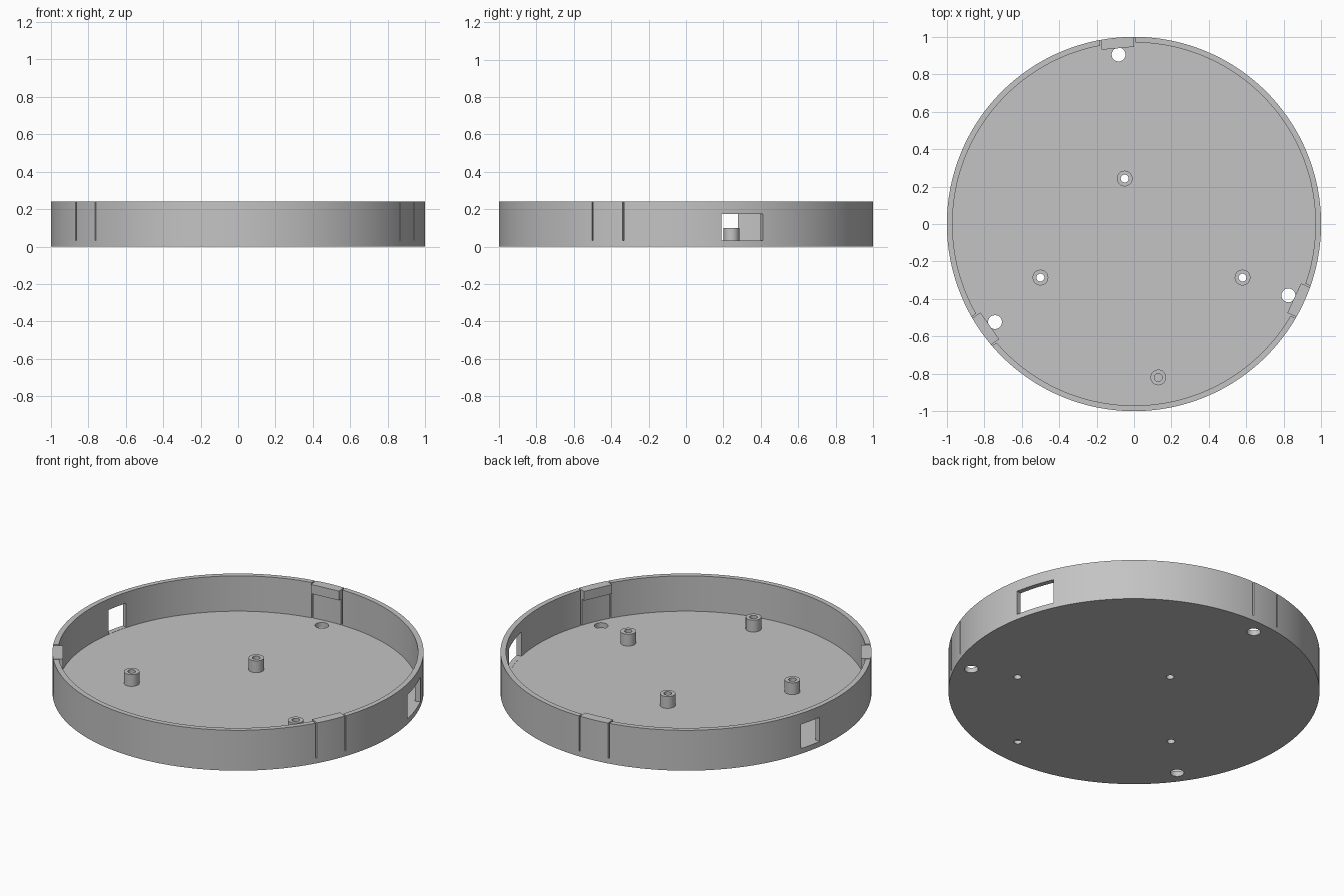
import bpy
import bmesh
from math import cos, sin, radians
from mathutils import Matrix, Vector

cube = bpy.data.objects.get("Cube")
if cube:
    bpy.data.objects.remove(cube, do_unlink=True)

HEIGHT, FLOOR, WALL = 0.24, 0.03, 0.03
CLIP_ANGLES = [95.2, 215.2, 335.2]
POSTS = [(-0.05, 0.243), (0.58, -0.286), (-0.5, -0.286)]
BLIND_POST = (0.13, -0.82)
HOLE = 0.021

grey = bpy.data.materials.new("plain grey")
grey.use_nodes = True
grey.diffuse_color = (0.55, 0.55, 0.55, 1)
grey.node_tree.nodes["Principled BSDF"].inputs["Base Color"].default_value = (0.55, 0.55, 0.55, 1)


def finish(name, bm):
    bmesh.ops.recalc_face_normals(bm, faces=bm.faces)
    mesh = bpy.data.meshes.new(name)
    bm.to_mesh(mesh)
    bm.free()
    mesh.materials.append(grey)
    obj = bpy.data.objects.new(name, mesh)
    bpy.context.collection.objects.link(obj)
    return obj


def cylinder(name, x, y, radius, z0, z1, segments=32):
    bm = bmesh.new()
    bmesh.ops.create_cone(bm, cap_ends=True, segments=segments, radius1=radius, radius2=radius,
                          depth=z1 - z0, matrix=Matrix.Translation((x, y, (z0 + z1) / 2)))
    return finish(name, bm)


def prism(name, outline, z0, z1):
    bm = bmesh.new()
    base = bm.faces.new([bm.verts.new((x, y, z0)) for x, y in outline])
    top = bmesh.ops.extrude_face_region(bm, geom=[base])
    verts = [g for g in top["geom"] if isinstance(g, bmesh.types.BMVert)]
    bmesh.ops.translate(bm, verts=verts, vec=(0, 0, z1 - z0))
    return finish(name, bm)


def rim_block(name, angle, r0, r1, t0, t1, z0, z1):
    """Block placed on the rim: r along the radius, t along the tangent."""
    turn = Matrix.Rotation(radians(angle), 2)
    corners = [turn @ Vector(p) for p in ((r0, t0), (r1, t0), (r1, t1), (r0, t1))]
    return prism(name, corners, z0, z1)


def combine(target, tool, operation):
    mod = target.modifiers.new("combine", "BOOLEAN")
    mod.operation = operation
    mod.solver = "EXACT"
    mod.object = tool
    bpy.context.view_layer.objects.active = target
    bpy.ops.object.modifier_apply(modifier=mod.name)
    bpy.data.objects.remove(tool, do_unlink=True)


# Round tray: floor and thin wall
tray = cylinder("round_tray", 0, 0, 1, 0, HEIGHT, 192)
combine(tray, cylinder("hollow", 0, 0, 1 - WALL, FLOOR, 0.5, 192), "DIFFERENCE")

# Snap clips: inward hook, two flex slots and a release hole each
for angle in CLIP_ANGLES:
    combine(tray, rim_block("hook", angle, 0.943, 0.985, -0.091, 0.091, 0.185, HEIGHT), "UNION")
    for side in (-1, 1):
        t = 0.091 * side
        combine(tray, rim_block("slot", angle, 0.9, 1.1, t - 0.004, t + 0.004, 0.031, 0.5), "DIFFERENCE")
    a = radians(angle)
    combine(tray, cylinder("release_hole", 0.909 * cos(a), 0.909 * sin(a), 0.037, -0.1, 0.1), "DIFFERENCE")

# Side windows with radial ends
for start, end in ((11, 24.3), (163.4, 171)):
    outline = [(r * cos(radians(d)), r * sin(radians(d)))
               for r, d in ((0.9, start), (1.1, start), (1.1, end), (0.9, end))]
    combine(tray, prism("window", outline, 0.031, 0.175), "DIFFERENCE")

# Screw posts, one of them closed inside
for x, y in POSTS + [BLIND_POST]:
    combine(tray, cylinder("post", x, y, 0.042, 0.015, 0.1), "UNION")
for x, y in POSTS:
    combine(tray, cylinder("screw_hole", x, y, HOLE, -0.1, 0.2), "DIFFERENCE")
for z0, z1 in ((-0.1, 0.02), (0.035, 0.2)):
    combine(tray, cylinder("blind_hole", *BLIND_POST, HOLE, z0, z1), "DIFFERENCE")

# Smooth curves, sharp edges
bpy.ops.object.select_all(action="DESELECT")
tray.select_set(True)
bpy.context.view_layer.objects.active = tray
bpy.ops.object.shade_smooth_by_angle(angle=radians(30))
